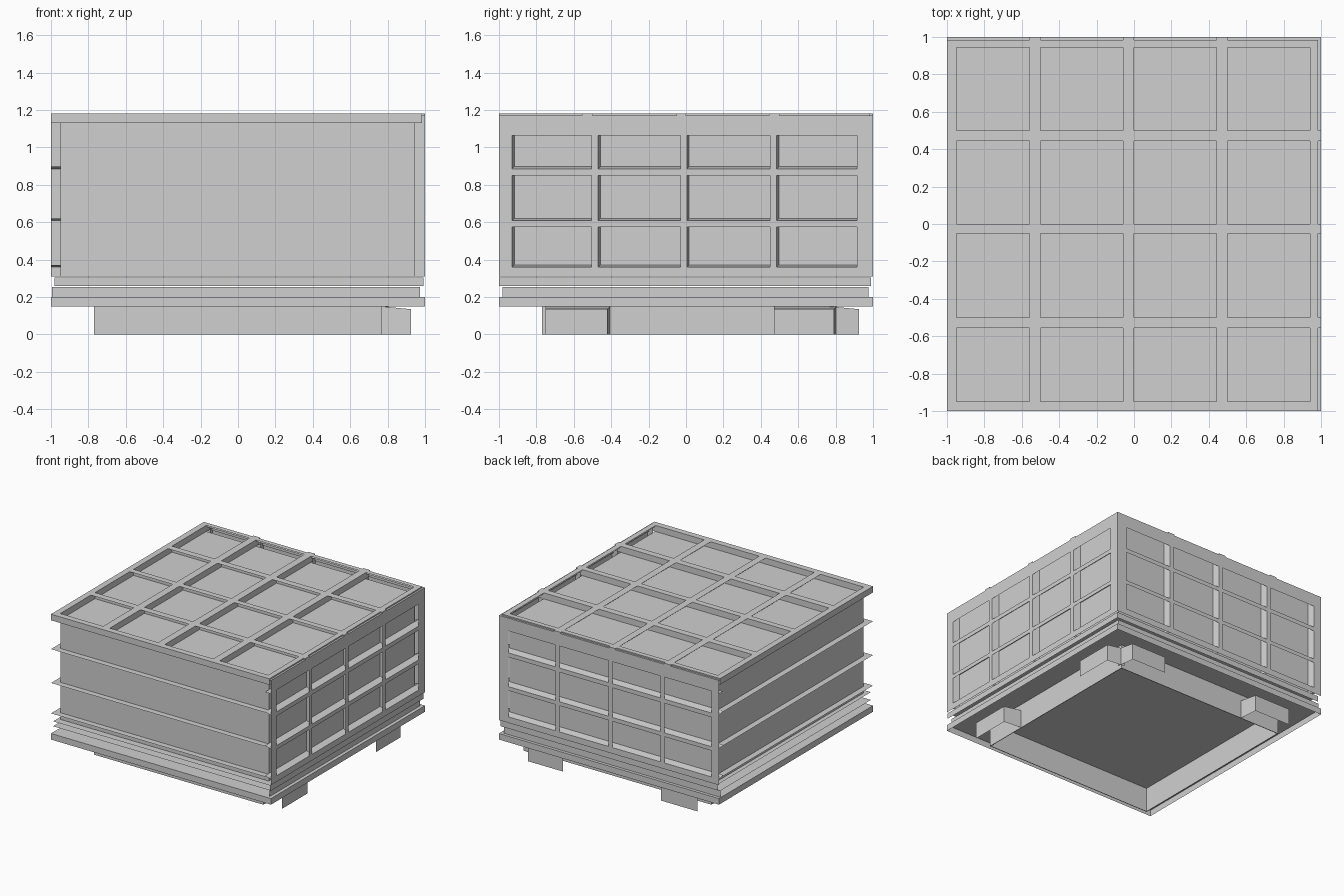
import bpy, bmesh

if "Cube" in bpy.data.objects:
    bpy.data.objects.remove(bpy.data.objects["Cube"])

grey = bpy.data.materials.new("plain_grey")
grey.diffuse_color = (0.63, 0.63, 0.63, 1)
grey.use_nodes = True
grey.node_tree.nodes["Principled BSDF"].inputs["Base Color"].default_value = grey.diffuse_color


def build(name, boxes, draft=None, open_low=(), keep_edge=None):
    """One object from (low, high) boxes; equal z makes a flat sheet.
    draft: (axis, inner level, shift) slopes the high sides outward toward the wall.
    open_low: axes whose low-side faces are left out; keep_edge keeps those at that coordinate."""
    bm = bmesh.new()
    for lo, hi in boxes:
        if lo[2] == hi[2]:
            bm.faces.new([bm.verts.new(p) for p in
                          (lo, (hi[0], lo[1], lo[2]), hi, (lo[0], hi[1], lo[2]))])
            continue
        for v in bmesh.ops.create_cube(bm, size=1)["verts"]:
            high = [c > 0 for c in v.co]
            v.co = [h if up else l for l, h, up in zip(lo, hi, high)]
            if draft and abs(v.co[draft[0]] - draft[1]) < 0.001:
                for i in range(3):
                    if i != draft[0] and high[i] and hi[i] < 0.99:
                        v.co[i] += draft[2]
    bm.normal_update()
    doomed = []
    for f in bm.faces:
        for i in open_low:
            at_edge = keep_edge is not None and abs(f.calc_center_median()[i] - keep_edge) < 0.001
            if f.normal[i] < -0.9 and not at_edge:
                doomed.append(f)
    bmesh.ops.delete(bm, geom=doomed, context='FACES')
    me = bpy.data.meshes.new(name)
    bm.to_mesh(me)
    bm.free()
    me.materials.append(grey)
    ob = bpy.data.objects.new(name, me)
    bpy.context.collection.objects.link(ob)
    return ob


# Main body, open underneath
build("body", [((-0.95, -0.95, 0.31), (0.945, 0.945, 1.13))], open_low=(2,))

# Roof ribs, open on their low sides except at the roof edge
roof_x = [(-1, -0.95), (-0.56, -0.5), (-0.06, 0), (0.44, 0.5), (0.94, 0.985)]
roof_y = [(-1, -0.95), (-0.555, -0.5), (-0.05, 0), (0.445, 0.5), (0.945, 0.985)]
build("roof_ribs",
      [((a, -1, 1.13), (b, 0.985, 1.18)) for a, b in roof_x] +
      [((-1, c, 1.13), (0.985, d, 1.18)) for c, d in roof_y],
      open_low=(0, 1, 2), keep_edge=-1)
# Rib ends carried over the right and back rims
build("rib_ends",
      [((0.985, a, 1.17), (1, b, 1.18)) for a, b in roof_y[1:4]] +
      [((a, 0.985, 1.17), (b, 1, 1.18)) for a, b in roof_x[1:4]])

# Side lattices: posts and rails open on their low sides
posts = [(-1, -0.93), (-0.505, -0.47), (-0.03, 0.005), (0.45, 0.485), (0.915, 1)]
rails = [(0.31, 0.36), (0.575, 0.608), (0.85, 0.885), (1.065, 1.17)]
rects = ([(a, 0.31, b, 1.17) for a, b in posts] +
         [(-1, c, 1, d) for c, d in rails])
build("right_lattice", [((0.945, a, c), (1, b, d)) for a, c, b, d in rects],
      draft=(0, 0.945, 0.012), open_low=(0, 1, 2))
build("back_lattice", [((a, 0.945, c), (b, 1, d)) for a, c, b, d in rects],
      draft=(1, 0.945, 0.012), open_low=(0, 1, 2))
build("corner_tabs", [((0.945, -1, 1.06), (1, -0.93, 1.06)),
                      ((-1, 0.945, 1.06), (-0.93, 1, 1.06))])

# Thin sheet fins on the plain front and left
fins = []
for z in (0.365, 0.615, 0.893):
    fins += [((-1, -1, z), (0.945, -0.95, z)), ((-1, -0.95, z), (-0.95, 0.945, z))]
build("side_fins", fins)

# Stepped bands: open at the front and left, so the ledges run under the body
build("lower_band", [((-0.995, -0.98, 0.2), (0.972, 0.975, 0.253))], open_low=(0, 1, 2))
build("upper_band", [((-0.98, -1, 0.258), (0.993, 0.99, 0.305))], open_low=(0, 1, 2))

# Base slab, open underneath
build("base_slab", [((-1, -1, 0.15), (1, 1, 0.2))], open_low=(2,))

# Thin skirt wall below the slab
t = 0.005
build("lower_skirt", [
    ((-0.77, -0.77, 0), (0.77, -0.77 + t, 0.2)),
    ((-0.77, 0.77 - t, 0), (0.77, 0.77, 0.2)),
    ((-0.77, -0.77 + t, 0), (-0.77 + t, 0.77 - t, 0.2)),
    ((0.77 - t, -0.77 + t, 0), (0.77, 0.77 - t, 0.2))])

# Feet outside the skirt on the right and the back, open on their low sides
spans = ((-0.75, -0.42), (0.47, 0.79))
build("right_feet", [((0.77, a, 0), (0.925, b, 0.135)) for a, b in spans],
      draft=(0, 0.77, 0.015), open_low=(0, 1, 2))
build("back_feet", [((a, 0.77, 0), (b, 0.925, 0.135)) for a, b in spans],
      draft=(1, 0.77, 0.015), open_low=(0, 1, 2))
